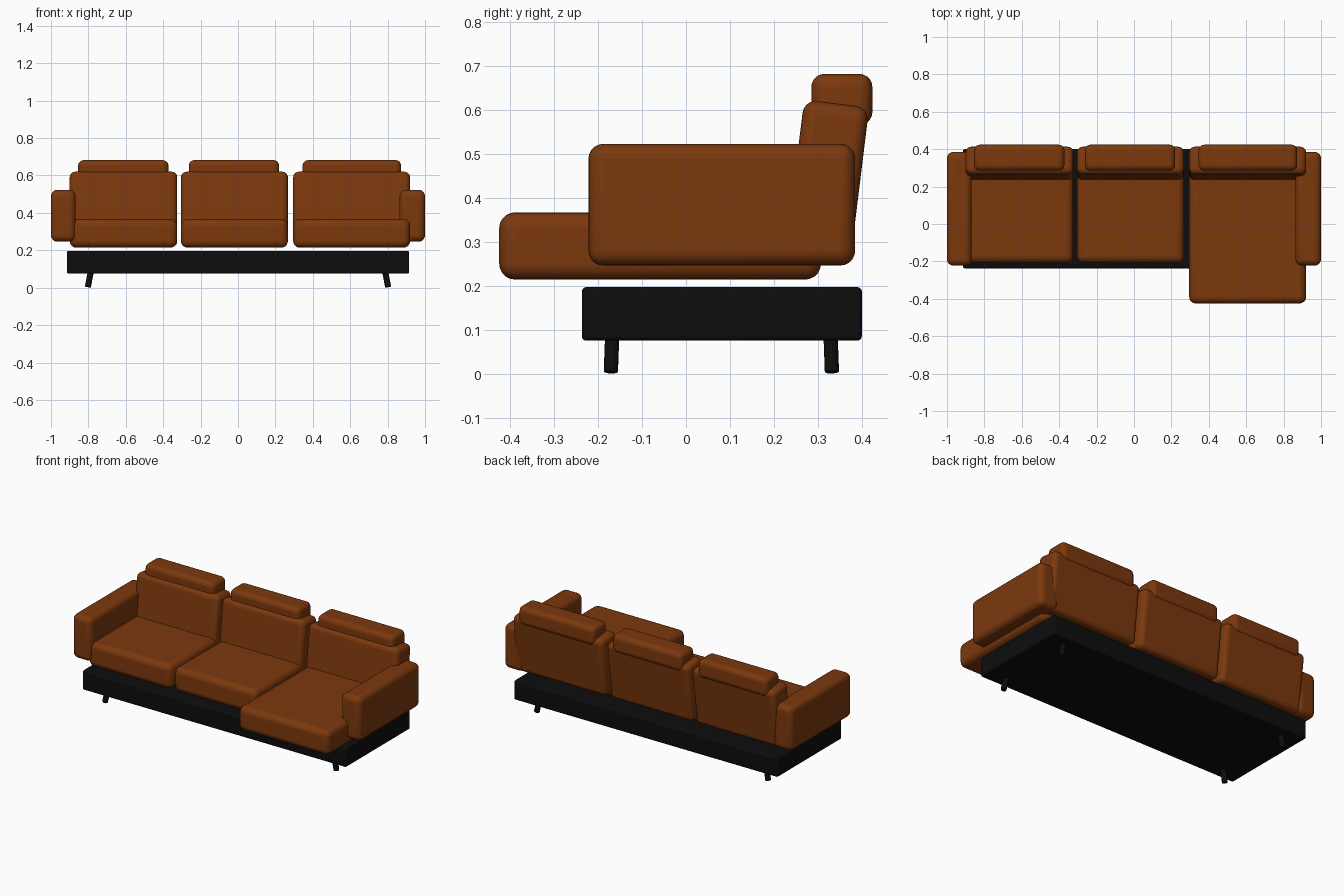
import bpy
import math
from mathutils import Vector

cube = bpy.data.objects.get("Cube")
if cube:
    bpy.data.objects.remove(cube, do_unlink=True)


def make_material(name, colour):
    mat = bpy.data.materials.new(name)
    mat.use_nodes = True
    mat.diffuse_color = colour
    bsdf = next(n for n in mat.node_tree.nodes if n.type == 'BSDF_PRINCIPLED')
    bsdf.inputs["Base Color"].default_value = colour
    return mat


leather = make_material("brown leather", (0.2, 0.04, 0.004, 1))
black = make_material("black frame", (0.004, 0.004, 0.004, 1))


def finish(obj, name, mat, radius, segments):
    """Name, colour, round off and smooth one part."""
    obj.name = name
    obj.data.materials.append(mat)
    bevel = obj.modifiers.new("rounded edges", 'BEVEL')
    bevel.width = radius
    bevel.segments = segments
    bevel.limit_method = 'ANGLE'
    bpy.ops.object.shade_smooth_by_angle(angle=math.radians(40))


def rounded_box(name, x, y, z, mat, radius, segments=5, tilt=0):
    """Box from its extents on each axis, leaned back about its centre."""
    spans = (x, y, z)
    centre = [(a + b) / 2 for a, b in spans]
    bpy.ops.mesh.primitive_cube_add(size=1, location=centre)
    obj = bpy.context.object
    obj.scale = [b - a for a, b in spans]
    bpy.ops.object.transform_apply(location=False, rotation=False, scale=True)
    obj.rotation_euler.x = -tilt
    finish(obj, name, mat, radius, segments)


# Plinth frame
rounded_box("base_frame", (-0.915, 0.915), (-0.237, 0.4), (0.075, 0.197), black, 0.01, 3)

# Splayed legs
for side, sx in (("right", -1), ("left", 1)):
    for end, y, lean in (("front", -0.168, -0.003), ("back", 0.329, 0.003)):
        top = Vector((sx * 0.787, y, 0.085))
        foot = Vector((sx * 0.803, y + lean, 0.003))
        axis = top - foot
        bpy.ops.mesh.primitive_cylinder_add(
            vertices=16, radius=0.0165, depth=axis.length, location=(top + foot) / 2,
            rotation=axis.to_track_quat('Z', 'Y').to_euler())
        finish(bpy.context.object, f"{end}_{side}_leg", black, 0.003, 2)

# Cushion sets: cushion span, headrest span, front edge of the seat
sets = (("right", (-0.9, -0.325), (-0.855, -0.372), -0.207),
        ("middle", (-0.305, 0.267), (-0.263, 0.22), -0.207),
        ("left", (0.295, 0.92), (0.345, 0.872), -0.425))
for name, span, head_span, front in sets:
    rounded_box(f"{name}_seat", span, (front, 0.307), (0.214, 0.367), leather, 0.036)
    rounded_box(f"{name}_back_cushion", span, (0.246, 0.395), (0.25, 0.616), leather,
                0.03, tilt=math.radians(7))
    rounded_box(f"{name}_headrest", head_span, (0.285, 0.424), (0.565, 0.682), leather, 0.03)

# Armrests
for name, span in (("right_arm", (-1, -0.868)), ("left_arm", (0.864, 1))):
    rounded_box(name, span, (-0.222, 0.385), (0.246, 0.523), leather, 0.034)
